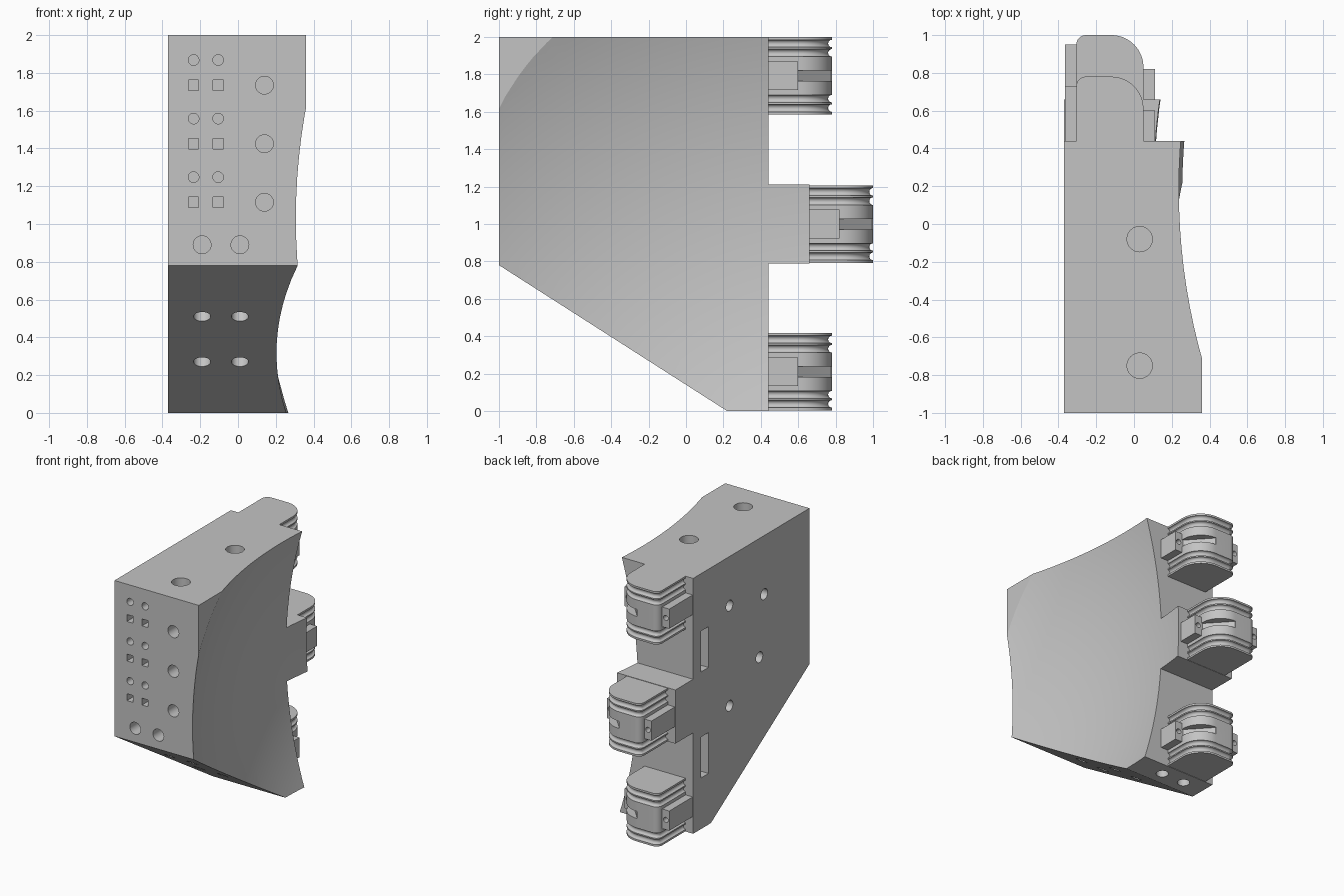
import bpy, bmesh, math
from mathutils import Vector

cube = bpy.data.objects.get("Cube")
if cube:
    bpy.data.objects.remove(cube)

grey = bpy.data.materials.new("light_grey")
grey.use_nodes = True
COLOUR = (0.55, 0.55, 0.55, 1)
grey.diffuse_color = COLOUR
grey.node_tree.nodes["Principled BSDF"].inputs["Base Color"].default_value = COLOUR


def finish(bm, name):
    bmesh.ops.recalc_face_normals(bm, faces=bm.faces)
    mesh = bpy.data.meshes.new(name)
    bm.to_mesh(mesh)
    bm.free()
    mesh.materials.append(grey)
    obj = bpy.data.objects.new(name, mesh)
    bpy.context.collection.objects.link(obj)
    return obj


def loft(rings, name):
    """Skin a stack of equal closed rings and cap both ends."""
    bm = bmesh.new()
    loops = [[bm.verts.new(p) for p in ring] for ring in rings]
    n = len(loops[0])
    for a, b in zip(loops, loops[1:]):
        for i in range(n):
            j = (i + 1) % n
            bm.faces.new((a[i], a[j], b[j], b[i]))
    bm.faces.new(loops[0])
    bm.faces.new(loops[-1])
    return finish(bm, name)


def box(lo, hi, name):
    corners = [(0, 0), (1, 0), (1, 1), (0, 1)]
    return loft([[((lo[0], hi[0])[i], (lo[1], hi[1])[j], z) for i, j in corners]
                 for z in (lo[2], hi[2])], name)


def rod(centre, axis, radius, depth, name="hole_cutter"):
    """Cylinder reaching from just outside the centre point along the axis."""
    axis = Vector(axis).normalized()
    turn = axis.to_track_quat('Z', 'Y')
    start = Vector(centre) - axis * 0.05
    ring = [turn @ Vector((math.cos(t) * radius, math.sin(t) * radius, 0))
            for t in (math.tau * i / 48 for i in range(48))]
    return loft([[start + axis * d + p for p in ring] for d in (0, depth + 0.05)], name)


def cut(target, cutter):
    mod = target.modifiers.new("cut", 'BOOLEAN')
    mod.operation = 'DIFFERENCE'
    mod.solver = 'EXACT'
    mod.object = cutter
    bpy.ops.object.select_all(action='DESELECT')
    bpy.context.view_layer.objects.active = target
    target.select_set(True)
    bpy.ops.object.modifier_apply(modifier=mod.name)
    bpy.data.objects.remove(cutter)


def smooth(obj, degrees):
    bpy.ops.object.select_all(action='DESELECT')
    bpy.context.view_layer.objects.active = obj
    obj.select_set(True)
    bpy.ops.object.shade_smooth_by_angle(angle=math.radians(degrees))


# Main body: side profile (y, z) with the middle hinge arm, extruded across x
LEFT, RIGHT, BACK = -0.37, 0.36, 0.44
side = [(-1, 0.78), (0.22, 0), (BACK, 0), (BACK, 0.79), (0.66, 0.79),
        (0.66, 1.21), (BACK, 1.21), (BACK, 2), (-1, 2)]
body = loft([[(x, y, z) for y, z in side] for x in (LEFT, RIGHT)], "body")

# Shallow spherical hollow on the +x side
bm = bmesh.new()
R = 3.45
bmesh.ops.create_uvsphere(bm, u_segments=200, v_segments=100, radius=R)
bmesh.ops.translate(bm, verts=bm.verts, vec=(R + 0.098, 0.18, 1.03))
cut(body, finish(bm, "hollow_cutter"))

# Front face: three rows of small round and square sockets beside larger holes
for z in (1.115, 1.425, 1.735):
    for x in (-0.235, -0.105):
        cut(body, rod((x, -1, z + 0.133), (0, 1, 0), 0.028, 0.15))
        s = 0.027
        cut(body, box((x - s, -1.1, z - s), (x + s, -0.85, z + s), "socket_cutter"))
    cut(body, rod((0.14, -1, z), (0, 1, 0), 0.047, 0.15))

# Pairs of holes on the front, the sloping underside and the base
slope = Vector((0, 0.78, 1.22))
for x in (-0.19, 0.01):
    cut(body, rod((x, -1, 0.89), (0, 1, 0), 0.047, 0.15))
    for z in (0.27, 0.51):
        cut(body, rod((x, -1 + (0.78 - z) * 1.22 / 0.78, z), slope, 0.045, 0.15))
    cut(body, rod((x, 0.33, 0), (0, 0, 1), 0.045, 0.15))

# Top holes
for y in (-0.75, -0.08):
    cut(body, rod((0.03, y, 2), (0, 0, -1), 0.067, 0.2))

# Flat side: round holes and tall slots
for y, z in ((-0.01, 1.615), (-0.44, 1.54), (-0.38, 1.07), (-0.01, 0.83)):
    cut(body, rod((LEFT, y, z), (1, 0, 0), 0.042, 0.15))
for z in (0.56, 1.39):
    cut(body, box((LEFT - 0.1, 0.25, z - 0.16), (LEFT + 0.1, 0.34, z + 0.16), "slot_cutter"))
smooth(body, 9)


# Hinge knuckles: rounded blocks with half-round grooves near both ends
def outline(base, inset, z):
    end = base + 0.34
    small, big = 0.05, 0.17
    pts = [(-0.305 + inset, base - 0.02, z)]
    for cx, cy, r, a0 in ((-0.305 + small, end - small, small, math.pi),
                          (0.05 - big, end - big, big, math.pi / 2)):
        for i in range(17):
            a = a0 - math.pi / 2 * i / 16
            pts.append((cx + (r - inset) * math.cos(a), cy + (r - inset) * math.sin(a), z))
    return pts + [(0.05 - inset, base - 0.02, z)]


HEIGHT, GROOVE = 0.415, 0.02
levels = [(0, 0)]
for c in (0.035, 0.085, HEIGHT - 0.085, HEIGHT - 0.035):
    for i in range(11):
        a = math.pi * i / 10
        levels.append((c - GROOVE * math.cos(a), GROOVE * math.sin(a)))
levels.append((HEIGHT, 0))

for place, base, z0 in (("lower", BACK, 0.003), ("middle", 0.66, 0.792), ("upper", BACK, 1.585)):
    knuckle = loft([outline(base, inset, z0 + z) for z, inset in levels], place + "_knuckle")
    mid = z0 + HEIGHT / 2

    # Tie slot slicing across the large rounded corner
    cx, cy = 0.05, base + 0.15
    chord = [(cx, cy), (cx + 0.2, cy), (cx + 0.2, cy + 0.4), (cx - 0.17, cy + 0.4), (cx - 0.17, cy + 0.185)]
    cut(knuckle, loft([[(x, y, mid + s) for x, y in chord] for s in (-0.028, 0.028)], "tie_cutter"))
    smooth(knuckle, 30)

    # Side tabs with a pin hole in the end
    for part, lo, hi, length in (("left", -0.366, -0.295, 0.29), ("right", 0.04, 0.112, 0.16)):
        tab = box((lo, base - 0.02, mid - 0.077), (hi, base + length, mid + 0.077),
                  place + "_" + part + "_tab")
        hole_x = -0.336 if part == "left" else 0.081
        cut(tab, rod((hole_x, base + length, mid), (0, -1, 0), 0.02, 0.1))
        smooth(tab, 30)
